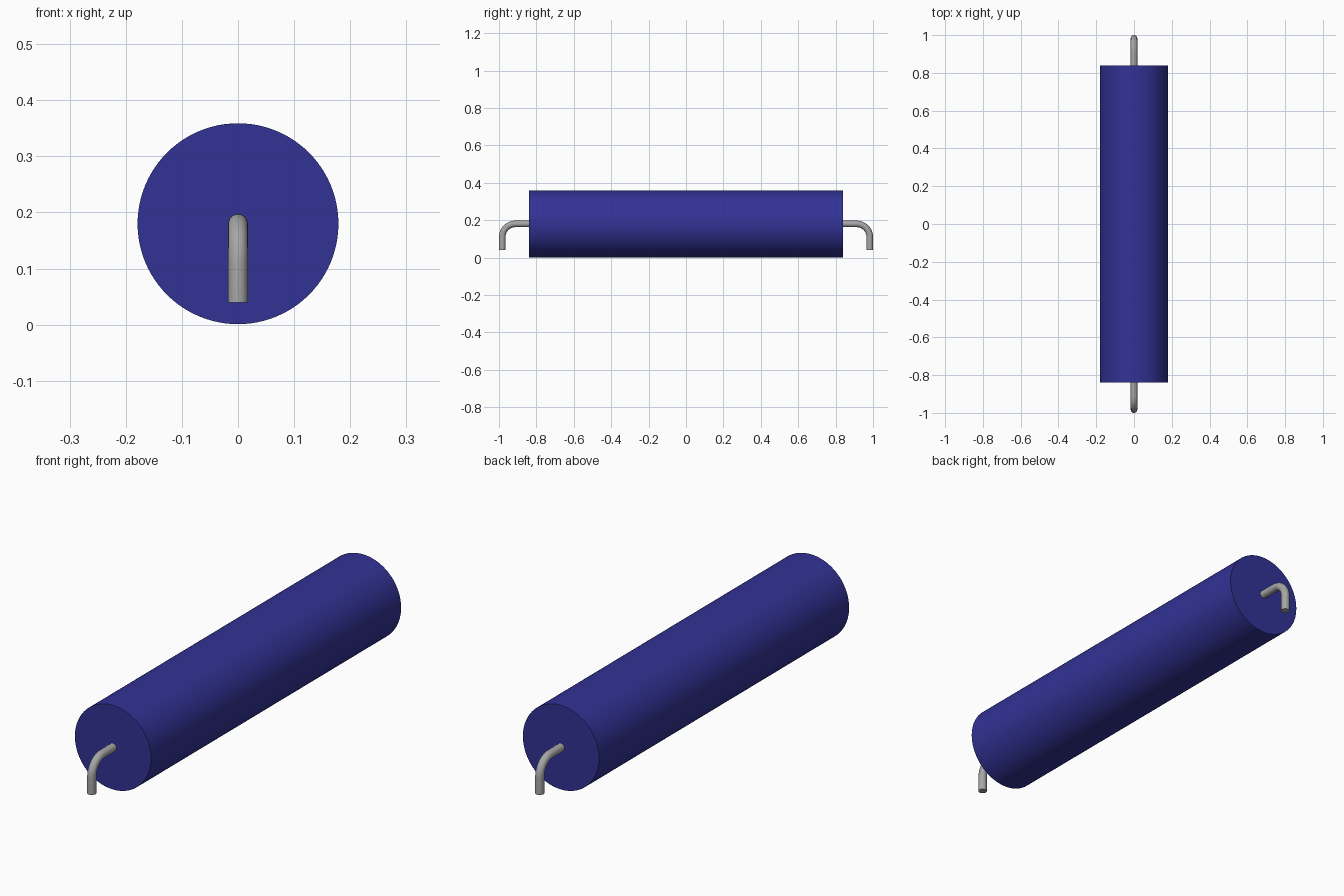
import bpy, bmesh, math
from mathutils import Vector

cube = bpy.data.objects.get("Cube")
if cube:
    bpy.data.objects.remove(cube, do_unlink=True)

BODY_RADIUS, BODY_HALF, AXIS_Z = 0.179, 0.84, 0.18
WIRE_RADIUS, WIRE_Y, BEND, WIRE_END_Z = 0.0175, 0.9825, 0.07, 0.04


def make_material(name, color):
    mat = bpy.data.materials.new(name)
    mat.use_nodes = True
    mat.diffuse_color = color
    mat.node_tree.nodes["Principled BSDF"].inputs["Base Color"].default_value = color
    return mat


def sweep(name, path, radius, sides, mat):
    """Capped tube along a list of (y, z, tilt) stations in the x = 0 plane."""
    bm = bmesh.new()
    rings = []
    for y, z, tilt in path:
        up = Vector((0, math.sin(tilt), math.cos(tilt)))
        rings.append([bm.verts.new(Vector((0, y, z)) + radius * (
            Vector((math.cos(a), 0, 0)) + up * math.sin(a)))
            for a in (math.tau * i / sides for i in range(sides))])
    for a, b in zip(rings, rings[1:]):
        for i in range(sides):
            j = (i + 1) % sides
            bm.faces.new((a[i], a[j], b[j], b[i]))
    bm.faces.new(rings[0])
    bm.faces.new(rings[-1])
    bmesh.ops.recalc_face_normals(bm, faces=bm.faces)
    mesh = bpy.data.meshes.new(name)
    bm.to_mesh(mesh)
    bm.free()
    mesh.materials.append(mat)
    obj = bpy.data.objects.new(name, mesh)
    bpy.context.collection.objects.link(obj)
    bpy.ops.object.select_all(action="DESELECT")
    obj.select_set(True)
    bpy.context.view_layer.objects.active = obj
    bpy.ops.object.shade_smooth_by_angle(angle=math.radians(40))
    return obj


blue = make_material("body blue", (0.032, 0.032, 0.305, 1))
metal = make_material("lead metal", (0.38, 0.38, 0.38, 1))

# Cylindrical body lying along y
sweep("body", [(-BODY_HALF, AXIS_Z, 0), (BODY_HALF, AXIS_Z, 0)],
      BODY_RADIUS, 96, blue)

# Bent wire lead at each end: straight out, quarter bend, straight down
for name, side in (("front_lead", -1), ("back_lead", 1)):
    path = [(side * BODY_HALF, AXIS_Z, 0)]
    for i in range(13):
        t = math.pi / 2 * i / 12
        path.append((side * (WIRE_Y - BEND + BEND * math.sin(t)),
                     AXIS_Z - BEND + BEND * math.cos(t), side * t))
    path.append((side * WIRE_Y, WIRE_END_Z, side * math.pi / 2))
    sweep(name, path, WIRE_RADIUS, 24, metal)
